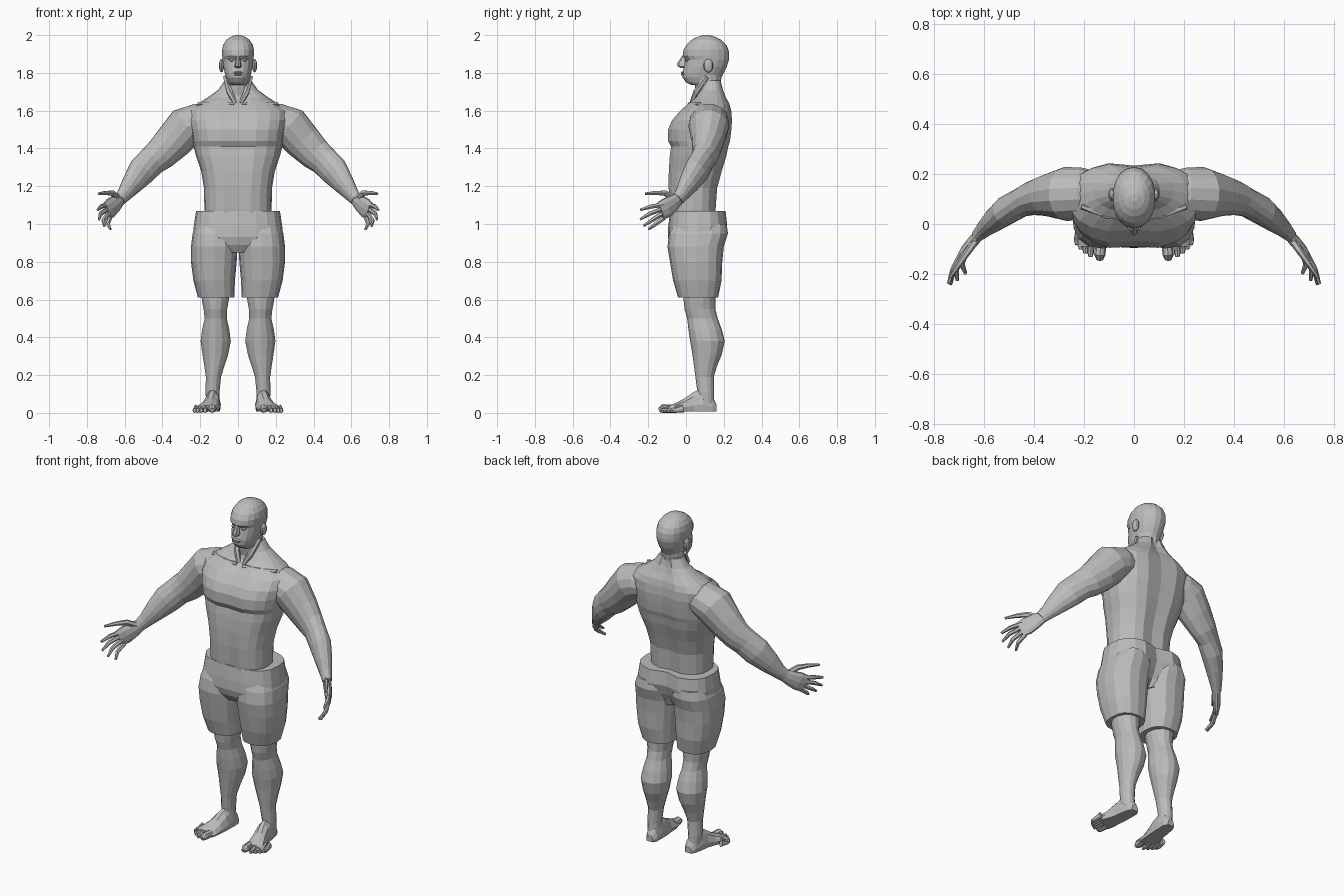
import bpy, bmesh, math
from mathutils import Vector as V, Matrix

grey = bpy.data.materials.new("plain grey")
grey.diffuse_color = (0.5, 0.5, 0.5, 1)


def finish(bm, name, mirror):
    bmesh.ops.recalc_face_normals(bm, faces=bm.faces)
    me = bpy.data.meshes.new(name)
    bm.to_mesh(me)
    bm.free()
    me.materials.append(grey)
    ob = bpy.data.objects.new(name, me)
    bpy.context.collection.objects.link(ob)
    if mirror:
        m = ob.modifiers.new("mirror", 'MIRROR')
        m.use_mirror_merge = False
    return ob


def loft(name, rings, mirror=False):
    bm = bmesh.new()
    rows = [[bm.verts.new(p) for p in r] for r in rings]
    n = len(rows[0])
    for a, b in zip(rows, rows[1:]):
        for i in range(n):
            j = (i + 1) % n
            bm.faces.new((a[i], a[j], b[j], b[i]))
    bm.faces.new(rows[0])
    bm.faces.new(rows[-1])
    return finish(bm, name, mirror)


def spow(v, p):
    return math.copysign(abs(v) ** p, v)


def stack(name, rows, n=16, e=2.0, mirror=False, front=0, back=0):
    """Horizontal rings: z, centre x, half width, front y, back y; optional centre grooves."""
    rings = []
    for z, cx, rx, yf, yb in rows:
        ring = []
        for i in range(n):
            a = math.pi / 2 + 2 * math.pi * i / n
            x = cx + rx * spow(math.cos(a), 2 / e)
            y = (yf + yb) / 2 + (yb - yf) / 2 * spow(math.sin(a), 2 / e)
            if i == 0:
                y -= back
            if i == n // 2:
                y += front
            ring.append(V((x, y, z)))
        rings.append(ring)
    return loft(name, rings, mirror)


def tube(name, pts, n=8, mirror=True):
    """Limb along a path: x, y, z, sideways radius, upward radius."""
    c = [V(p[:3]) for p in pts]
    rings = []
    for i, p in enumerate(pts):
        t = (c[min(i + 1, len(c) - 1)] - c[max(i - 1, 0)]).normalized()
        side = t.cross(V((0, 0, 1))).normalized()
        up = side.cross(t)
        rings.append([c[i] + side * p[3] * math.cos(2 * math.pi * k / n)
                      + up * p[4] * math.sin(2 * math.pi * k / n) for k in range(n)])
    return loft(name, rings, mirror)


def ball(name, loc, size, mirror=True):
    bm = bmesh.new()
    bmesh.ops.create_uvsphere(bm, u_segments=10, v_segments=6, radius=1)
    bmesh.ops.transform(bm, matrix=Matrix.LocRotScale(V(loc), None, V(size)), verts=bm.verts)
    return finish(bm, name, mirror)


# torso with chest and back grooves
stack("torso", [
    (1.00, 0, .17, -.08, .16), (1.08, 0, .178, -.09, .162), (1.19, 0, .18, -.097, .17),
    (1.28, 0, .195, -.097, .195), (1.36, 0, .222, -.092, .22), (1.41, 0, .235, -.085, .23),
    (1.44, 0, .24, -.102, .24), (1.50, 0, .25, -.102, .247), (1.55, 0, .26, -.08, .25),
    (1.60, 0, .26, -.035, .245), (1.635, 0, .215, .005, .235), (1.67, 0, .16, .05, .215),
    (1.71, 0, .105, .075, .198), (1.76, 0, .07, .09, .185)],
    n=20, e=2.5, front=.012, back=.016)

# neck and its side cords, collarbones
stack("neck", [(1.60, 0, .095, .02, .2), (1.68, 0, .075, .055, .19),
               (1.74, 0, .07, .045, .182), (1.79, 0, .068, .03, .19)], n=14)
tube("neck_cord", [(.015, .03, 1.64, .012, .012), (.045, .055, 1.70, .017, .017),
                   (.066, .11, 1.78, .014, .014)], 6)
tube("collarbone", [(.02, .02, 1.635, .012, .012), (.11, .03, 1.635, .012, .012),
                    (.21, .07, 1.635, .012, .012)], 6)

# head
stack("head", [
    (1.735, 0, .048, .03, .165), (1.75, 0, .054, .0, .175), (1.775, 0, .064, -.018, .187),
    (1.80, 0, .071, -.019, .2), (1.83, 0, .078, -.012, .215), (1.872, 0, .083, -.004, .228),
    (1.89, 0, .085, -.018, .229), (1.92, 0, .086, -.014, .226), (1.95, 0, .079, .003, .212),
    (1.975, 0, .062, .03, .185), (1.99, 0, .042, .058, .157), (2.0, 0, .015, .09, .122)],
    n=18, e=2.15)
stack("nose", [(1.827, 0, .014, -.03, .02), (1.835, 0, .02, -.045, .02),
               (1.85, 0, .016, -.047, .02), (1.89, 0, .01, -.02, .02)], n=8)
ball("ear", (.088, .118, 1.838), (.014, .026, .036))
ball("eye", (.032, .006, 1.868), (.015, .012, .008))
ball("lip", (0, -.014, 1.802), (.028, .014, .006), False)
ball("lower_lip", (0, -.014, 1.791), (.024, .013, .006), False)

# arm from shoulder to wrist
tube("arm", [
    (.14, .125, 1.54, .085, .08), (.21, .122, 1.54, .105, .1), (.275, .12, 1.515, .108, .11),
    (.345, .115, 1.435, .085, .1), (.41, .103, 1.37, .068, .088), (.455, .085, 1.335, .058, .08),
    (.51, .055, 1.28, .058, .08), (.56, .015, 1.215, .047, .062), (.60, -.02, 1.16, .034, .043),
    (.625, -.045, 1.13, .026, .036)], 14)

# hand with thumb and four fingers
tube("palm", [(.615, -.035, 1.14, .022, .034), (.645, -.07, 1.11, .023, .045),
              (.675, -.105, 1.085, .021, .055), (.697, -.135, 1.068, .014, .05)], 10)
tube("thumb", [(.63, -.06, 1.135, .016, .018), (.665, -.11, 1.163, .014, .016),
               (.70, -.16, 1.165, .011, .012), (.738, -.215, 1.16, .006, .007)], 6)
for name, base, mid, tip in (
        ("index_finger", (.692, -.12, 1.103), (.725, -.185, 1.092), (.743, -.24, 1.075)),
        ("middle_finger", (.693, -.125, 1.08), (.726, -.19, 1.055), (.735, -.242, 1.025)),
        ("ring_finger", (.687, -.125, 1.056), (.712, -.18, 1.02), (.708, -.225, .99)),
        ("little_finger", (.677, -.115, 1.034), (.69, -.16, 1.0), (.675, -.198, .972))):
    tube(name, [(*base, .013, .013), (*mid, .012, .012), (*tip, .007, .007)], 6)

# shorts: hips and two wide legs
stack("shorts_hips", [
    (.85, 0, .06, -.06, .15), (.89, 0, .17, -.085, .18), (.93, 0, .24, -.096, .205),
    (.99, 0, .234, -.094, .224), (1.07, 0, .222, -.084, .215)],
    n=20, e=2.7, back=.03)
stack("shorts_leg", [
    (.61, .116, .096, -.042, .17), (.70, .126, .11, -.068, .188), (.80, .128, .121, -.085, .192),
    (.88, .126, .123, -.098, .2), (.95, .122, .118, -.09, .222), (1.0, .12, .1, -.07, .215)],
    n=16, e=2.5, mirror=True)

# lower leg with knee and calf
stack("leg", [
    (.05, .133, .036, .06, .15), (.11, .135, .038, .06, .148), (.19, .13, .041, .05, .147),
    (.25, .125, .055, .042, .165), (.31, .12, .07, .034, .19), (.38, .118, .082, .022, .205),
    (.44, .118, .074, .013, .19), (.50, .118, .06, .006, .168), (.55, .12, .064, -.008, .155),
    (.59, .12, .072, -.012, .155), (.66, .12, .08, -.015, .16)],
    n=14, mirror=True)

# foot: flat-soled sections from heel to toe joints
foot = []
for y, cx, w, h in ((.162, .128, .022, .045), (.14, .128, .036, .085), (.09, .133, .042, .13),
                    (.04, .137, .045, .11), (-.01, .148, .052, .075), (-.06, .162, .064, .05),
                    (-.09, .167, .06, .038)):
    foot.append([V((cx + s * w, y, .008 + (h - .008) * k)) for s, k in
                 ((-.9, 0), (-1, .3), (-.72, .75), (-.25, 1), (.25, 1), (.72, .75), (1, .3), (.9, 0))])
loft("foot", foot, True)
for i, (x, y, r) in enumerate(((.137, -.143, .023), (.174, -.132, .014), (.195, -.118, .013),
                               (.213, -.102, .013), (.229, -.084, .012))):
    tube("toe_%d" % (i + 1), [(x - .006, y + .07, .023, r * .9, .021), (x, y + .02, r, r, r),
                              (x, y, .014, r * .6, .012)], 8)
